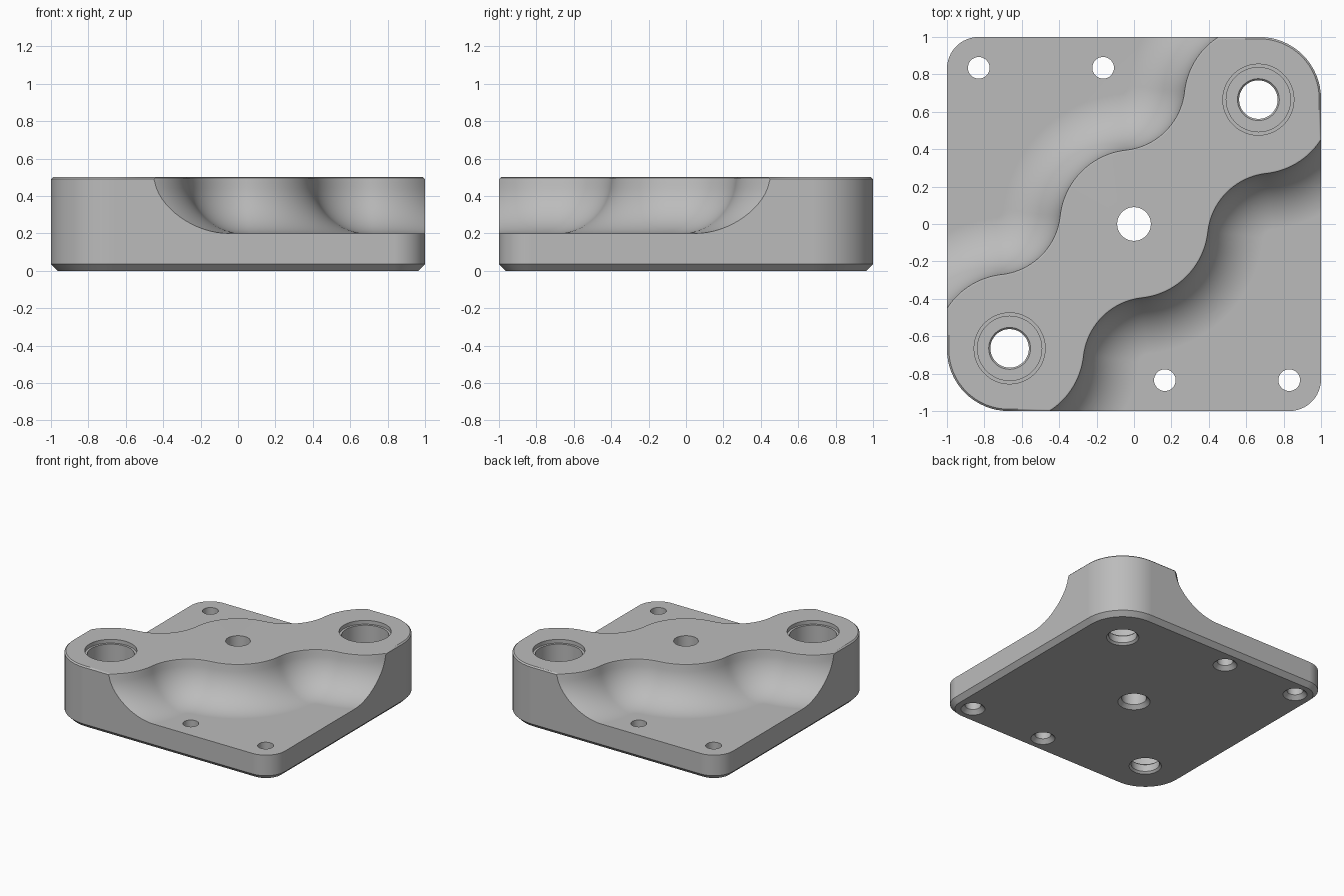
import bpy, bmesh, math
from mathutils import Vector, Matrix

cube = bpy.data.objects.get("Cube")
if cube:
    bpy.data.objects.remove(cube, do_unlink=True)

TOP, FLOOR, COVE = 0.5, 0.2, 0.3
BOSS = 0.665          # corner boss centre on both axes
BOSS_R, HOLLOW_R = 0.4, 0.35

metal = bpy.data.materials.new("plain_grey")
metal.use_nodes = True
grey = (0.5, 0.5, 0.5, 1)
metal.diffuse_color = grey
metal.node_tree.nodes["Principled BSDF"].inputs["Base Color"].default_value = grey


def make_object(name, bm):
    bmesh.ops.recalc_face_normals(bm, faces=bm.faces)
    mesh = bpy.data.meshes.new(name)
    bm.to_mesh(mesh)
    bm.free()
    mesh.materials.append(metal)
    obj = bpy.data.objects.new(name, mesh)
    bpy.context.collection.objects.link(obj)
    return obj


def skin(bm, rings, closed):
    """Join rows of vertices with quads."""
    n = len(rings[0])
    for a, b in zip(rings, rings[1:]):
        for i in range(n if closed else n - 1):
            j = (i + 1) % n
            bm.faces.new((a[i], a[j], b[j], b[i]))


# Block: rounded square, chamfered below, with a fine broken edge on top
def outline(inset, z):
    pts = []
    for k, r in enumerate((0.33, 0.17, 0.33, 0.17)):
        sx, sy = ((1, 1), (-1, 1), (-1, -1), (1, -1))[k]
        for s in range(17):
            a = math.radians(90 * (k + s / 16))
            pts.append((sx * (1 - r) + (r - inset) * math.cos(a),
                        sy * (1 - r) + (r - inset) * math.sin(a), z))
    return pts


bm = bmesh.new()
levels = ((0.035, 0), (0, 0.035), (0, TOP - 0.01), (0.01, TOP))
rings = [[bm.verts.new(p) for p in outline(i, z)] for i, z in levels]
skin(bm, rings, True)
bm.faces.new(rings[0])
bm.faces.new(rings[-1])
plate = make_object("mounting_plate", bm)


# Wavy ridge edge: tangent arcs around the bosses and the hollows between them
def ridge_path():
    a, o, b = Vector((-BOSS, -BOSS)), Vector((0, 0)), Vector((BOSS, BOSS))
    half = a.length / 2
    h = math.sqrt((BOSS_R + HOLLOW_R) ** 2 - half ** 2)
    side = Vector((1, -1)).normalized() * h
    c1, c2 = (a + o) / 2 + side, (o + b) / 2 + side
    ang = lambda p, q: math.atan2(q.y - p.y, q.x - p.x)
    arcs = ((a, BOSS_R, math.radians(-75), ang(a, c1), 1),
            (c1, HOLLOW_R, ang(c1, a), ang(c1, o), -1),
            (o, BOSS_R, ang(o, c1), ang(o, c2), 1),
            (c2, HOLLOW_R, ang(c2, o), ang(c2, b), -1),
            (b, BOSS_R, ang(b, c2), math.radians(-15), 1))
    path = []
    for k, (c, r, t0, t1, sign) in enumerate(arcs):
        for s in range(0 if k == 0 else 1, 21):
            t = t0 + (t1 - t0) * s / 20
            d = Vector((math.cos(t), math.sin(t)))
            path.append((c + d * r, d * sign))
    return path


# Cutter that scoops one low corner and leaves a concave cove
def cove_cutter(name, turn):
    section = [(-0.012, TOP + 0.1), (-0.012, TOP), (-0.003, TOP - 0.004)]
    for s in range(1, 17):
        t = math.radians(90 * s / 16)
        section.append((COVE * (1 - math.cos(t)), TOP - COVE * math.sin(t)))
    path = ridge_path()
    bm = bmesh.new()
    rows = [[bm.verts.new((*(p + n * d), z)) for p, n in path] for d, z in section]
    skin(bm, rows, False)
    far = [[bm.verts.new((*(p + n * 1.5), z)) for z in (FLOOR, TOP + 0.1)]
           for p, n in (path[0], path[-1])]
    bm.faces.new(rows[-1] + [far[1][0], far[0][0]])
    bm.faces.new(rows[0] + [far[1][1], far[0][1]])
    bm.faces.new((far[0][0], far[1][0], far[1][1], far[0][1]))
    for e, (low, high) in zip((0, -1), far):
        bm.faces.new([row[e] for row in rows] + [low, high])
    bm.transform(Matrix.Rotation(turn, 4, 'Z'))
    return make_object(name, bm)


# Turned cutter for a stepped or chamfered hole, from (radius, height) steps
def hole_cutter(name, x, y, steps, sides=48):
    bm = bmesh.new()
    rings = [[bm.verts.new((x + r * math.cos(math.tau * i / sides),
                            y + r * math.sin(math.tau * i / sides), z))
              for i in range(sides)] for r, z in steps]
    skin(bm, rings, True)
    bm.faces.new(rings[0])
    bm.faces.new(rings[-1])
    return make_object(name, bm)


def drilled(r, chamfer):
    return [(r + chamfer, -0.1), (r + chamfer, 0), (r, chamfer), (r, 0.7)]


pocket = [(0.118, -0.1), (0.118, 0), (0.103, 0.015), (0.103, 0.07), (0.112, 0.08),
          (0.172, 0.08), (0.172, 0.47), (0.19, 0.47), (0.19, 0.7)]

cutters = [cove_cutter("right_cove_cutter", 0),
           cove_cutter("left_cove_cutter", math.pi),
           hole_cutter("centre_hole_cutter", 0, 0, drilled(0.09, 0.028))]
for s in (1, -1):
    cutters.append(hole_cutter("boss_pocket_cutter", s * BOSS, s * BOSS, pocket))
    for x in (0.83, 0.165):
        cutters.append(hole_cutter("screw_hole_cutter", s * x, -s * 0.835,
                                   drilled(0.058, 0.03), 32))

for c in cutters:
    c.hide_render = True
    c.hide_set(True)
    mod = plate.modifiers.new(c.name, 'BOOLEAN')
    mod.operation = 'DIFFERENCE'
    mod.solver = 'EXACT'
    mod.object = c

# Bake the cuts, then drop the cutters
bpy.context.view_layer.update()
graph = bpy.context.evaluated_depsgraph_get()
cut = bpy.data.meshes.new_from_object(plate.evaluated_get(graph))
plate.modifiers.clear()
plate.data = cut
cut.name = "mounting_plate"
for c in cutters:
    bpy.data.objects.remove(c, do_unlink=True)

# Smooth curved walls, keep flats flat
bpy.ops.object.select_all(action='DESELECT')
plate.select_set(True)
bpy.context.view_layer.objects.active = plate
bpy.ops.object.shade_smooth_by_angle(angle=math.radians(30))
flat = plate.modifiers.new("flat_normals", 'WEIGHTED_NORMAL')
flat.keep_sharp = True
